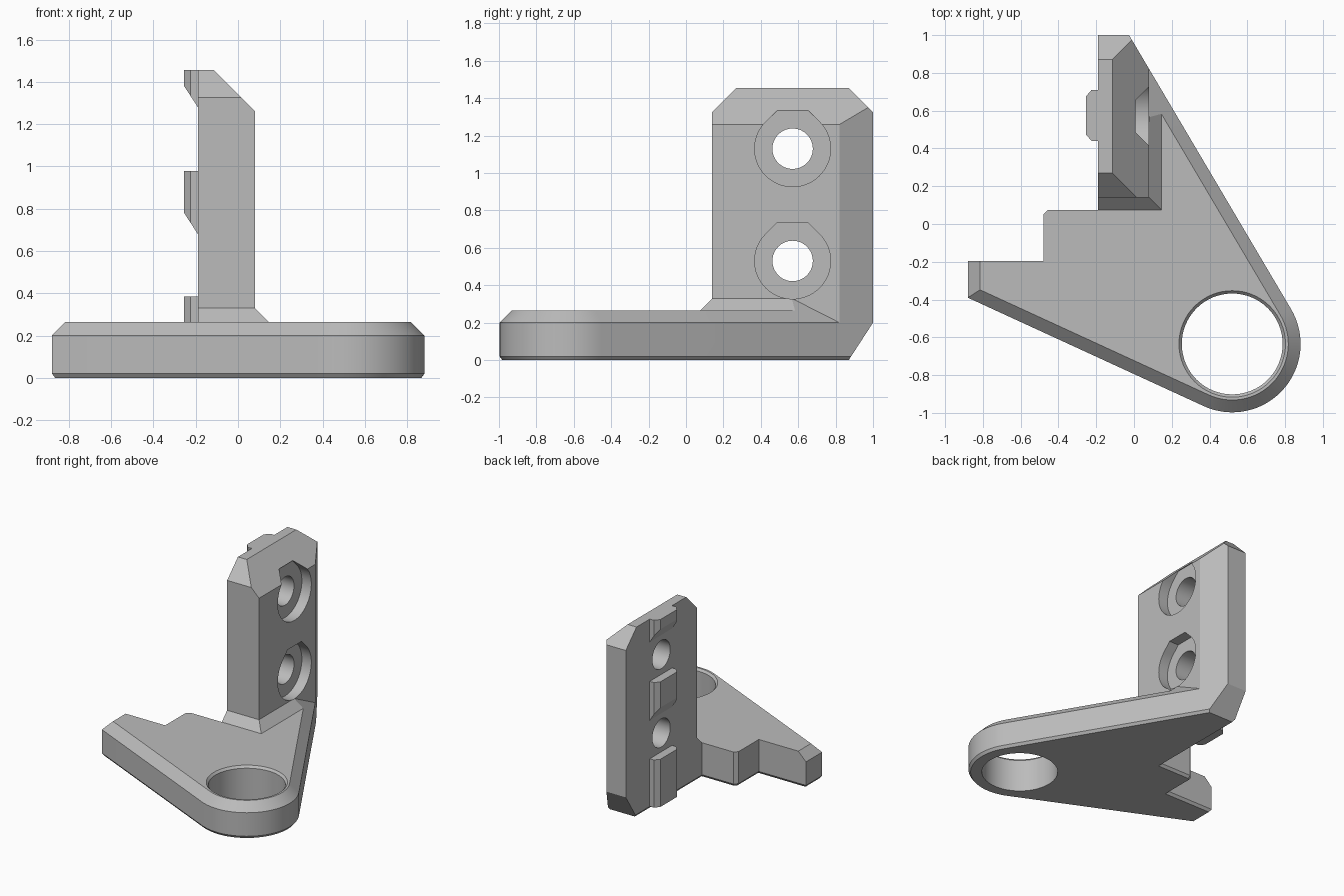
import bpy, bmesh
from math import cos, sin, radians, pi
from mathutils import Vector
from mathutils.geometry import intersect_line_line_2d, intersect_point_line

if "Cube" in bpy.data.objects:
    bpy.data.objects.remove(bpy.data.objects["Cube"])

grey = bpy.data.materials.new("plain grey")
grey.use_nodes = True
grey.diffuse_color = (0.5, 0.5, 0.5, 1)
grey.node_tree.nodes["Principled BSDF"].inputs["Base Color"].default_value = (0.5, 0.5, 0.5, 1)


def loft(name, rings, cuts=()):
    """Closed solid through matching rings, then trimmed by (point, outward normal) planes."""
    bm = bmesh.new()
    vs = [[bm.verts.new(p) for p in r] for r in rings]
    n = len(vs[0])
    bm.faces.new(vs[0][::-1])
    bm.faces.new(vs[-1])
    for a, b in zip(vs, vs[1:]):
        for i in range(n):
            j = (i + 1) % n
            bm.faces.new((a[i], a[j], b[j], b[i]))
    for point, normal in cuts:
        bmesh.ops.bisect_plane(bm, geom=bm.verts[:] + bm.edges[:] + bm.faces[:],
                               plane_co=point, plane_no=normal, clear_outer=True)
        bmesh.ops.holes_fill(bm, edges=[e for e in bm.edges if e.is_boundary], sides=0)
    bmesh.ops.recalc_face_normals(bm, faces=bm.faces[:])
    me = bpy.data.meshes.new(name)
    bm.to_mesh(me)
    bm.free()
    ob = bpy.data.objects.new(name, me)
    bpy.context.collection.objects.link(ob)
    me.materials.append(grey)
    return ob


def at_z(pts, z):
    return [(p[0], p[1], z) for p in pts]


def along_x(pts, x):
    return [(x, p[0], p[1]) for p in pts]


def circle(c, r, n=64):
    return [(c[0] + r * cos(2 * pi * i / n), c[1] + r * sin(2 * pi * i / n)) for i in range(n)]


def inset(pts, dists):
    """Move each edge of a counterclockwise outline inward by its own distance."""
    lines = []
    for i, p in enumerate(pts):
        d = (pts[(i + 1) % len(pts)] - p).normalized()
        lines.append((p + Vector((-d.y, d.x)) * dists[i], d))
    out = []
    for i in range(len(pts)):
        (a, d), (b, e) = lines[i - 1], lines[i]
        t = (b - a).cross(e) / d.cross(e)
        out.append(a + d * t)
    return out


def combine(target, tool, operation):
    m = target.modifiers.new(operation.lower(), 'BOOLEAN')
    m.operation, m.solver, m.object = operation, 'EXACT', tool
    bpy.context.view_layer.objects.active = target
    bpy.ops.object.modifier_apply(modifier=m.name)
    bpy.data.objects.remove(tool)


# Base plate: tapering arms around a rounded eye, with a bevelled outer rim
eye = Vector((0.52, -0.635))
R, TOP, RIM, BEVEL, SEGS = 0.362, 0.265, 0.2, 0.065, 32
arc = []
for i in range(SEGS + 1):
    a = radians(-114.4 + 145 * i / SEGS)
    arc.append(eye + Vector((cos(a), sin(a))) * R)
back = Vector((-0.026, 1.0))
outline = [Vector((-0.88, -0.39))] + arc + [back] + [Vector(p) for p in (
    (-0.19, 1), (-0.19, 0.075), (-0.455, 0.075), (-0.48, 0.05), (-0.48, -0.195), (-0.88, -0.195))]
bevels = [BEVEL] * (SEGS + 2) + [0] * 6 + [BEVEL]
body = loft("corner_bracket", [
    at_z(inset(outline, [0.015] * len(outline)), 0), at_z(outline, 0.02),
    at_z(outline, RIM), at_z(inset(outline, bevels), TOP)])

# Upright wall, chamfered along its top and flush with the slanted side
slant = (back - arc[-1]).normalized()
corner = arc[-1] + slant * ((0.08 - arc[-1].x) / slant.x)
wall_outline = [(-0.19, 0.14), (0.08, 0.14), corner, back, (-0.19, 1)]
wall = loft("wall", [at_z(wall_outline, 0.1), at_z(wall_outline, 1.455)], [
    ((0.08, 0, 1.26), (1, 0, 1)),
    ((0, 0.14, 1.325), (0, -1, 1)),
    ((0, 1, 1.325), (0, 1, 1))])
combine(body, wall, 'UNION')

# Sloped foot where the wall meets the plate
def foot_ring(z):
    s = 0.33 - z
    return at_z([(-0.19, 0.14 - s), (0.08 + s, 0.14 - s), (0.08 + s, 0.9), (-0.19, 0.9)], z)

foot = loft("foot", [foot_ring(0.21), foot_ring(0.33)],
            [((back.x, back.y, RIM), (slant.y, -slant.x, 1))])
combine(body, foot, 'UNION')

# Locating keys on the back of the wall, with sloped undersides
key = [(-0.17, 0.71), (-0.225, 0.71), (-0.255, 0.675),
       (-0.255, 0.475), (-0.225, 0.44), (-0.17, 0.44)]
for low, high in ((1.28, 1.455), (0.68, 0.978), (0, 0.385)):
    cuts = [((-0.19, 0, low), (-1, 0, -0.65))] if low else []
    tab = loft("key", [at_z(key, max(low - 0.04, 0.02)), at_z(key, high)], cuts)
    combine(body, tab, 'UNION')

# Undercut at the rear bottom edge
wedge = [(0.805, -0.1), (1.065, -0.1), (1.065, 0.3)]
combine(body, loft("undercut", [along_x(wedge, -0.5), along_x(wedge, 0.5)]), 'DIFFERENCE')

# Eye through the plate, with a small lead-in
eye_levels = ((-0.1, 0.267), (0.248, 0.267), (0.265, 0.282), (0.4, 0.282))
combine(body, loft("eye", [at_z(circle(eye, r), z) for z, r in eye_levels]), 'DIFFERENCE')

# Screw holes and their flat-topped counterbores
r = 0.203
f = r * 0.4142
for z in (0.53, 1.13):
    c = (0.57, z)
    hole = circle(c, 0.108)
    combine(body, loft("screw_hole", [along_x(hole, -0.4), along_x(hole, 0.3)]), 'DIFFERENCE')
    bore = [(c[0] + f, z + r), (c[0] - f, z + r)]
    for i in range(49):
        a = radians(135 + 270 * i / 48)
        bore.append((c[0] + r * cos(a), z + r * sin(a)))
    combine(body, loft("counterbore", [along_x(bore, 0), along_x(bore, 0.3)]), 'DIFFERENCE')

# Smooth the round parts, keep the edges crisp
bpy.ops.object.select_all(action='DESELECT')
body.select_set(True)
bpy.context.view_layer.objects.active = body
bpy.ops.object.shade_smooth_by_angle(angle=radians(20))
